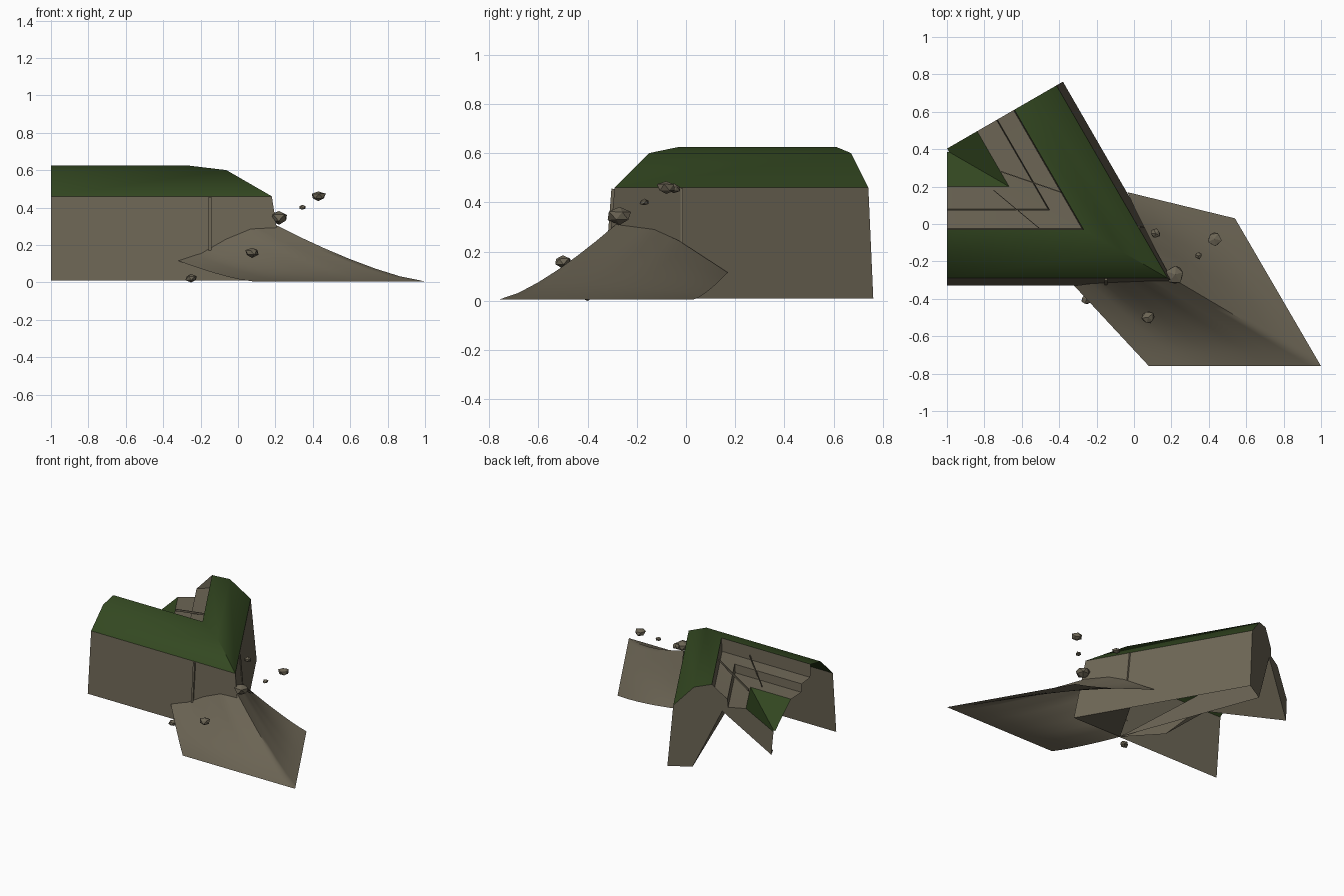
import bpy, bmesh, math, random
from mathutils import Vector, Matrix

if "Cube" in bpy.data.objects:
    bpy.data.objects.remove(bpy.data.objects["Cube"])


def material(name, rgb):
    m = bpy.data.materials.new(name)
    m.use_nodes = True
    m.diffuse_color = (*rgb, 1)
    bsdf = m.node_tree.nodes["Principled BSDF"]
    bsdf.inputs["Base Color"].default_value = (*rgb, 1)
    bsdf.inputs["Roughness"].default_value = 0.9
    return m


STONE = material("stone grey brown", (0.15, 0.13, 0.09))
GRASS = material("grass green", (0.033, 0.064, 0.015))


def finish(name, bm, mats, smooth=None):
    me = bpy.data.meshes.new(name)
    bm.to_mesh(me)
    bm.free()
    for m in mats:
        me.materials.append(m)
    ob = bpy.data.objects.new(name, me)
    bpy.context.collection.objects.link(ob)
    if smooth:
        bpy.ops.object.select_all(action='DESELECT')
        ob.select_set(True)
        bpy.context.view_layer.objects.active = ob
        bpy.ops.object.shade_smooth_by_angle(angle=math.radians(smooth))


# Plan helpers: d is the distance inward from the foot of the wall
ROOT3 = math.sqrt(3)


def corner(d, z):
    return Vector((0.25 - ROOT3 * d, -0.33 + d, z))


def front_end(d, z):
    return Vector((-1, -0.33 + d, z))


def flank_end(d, z):
    return Vector((-0.38 - ROOT3 / 2 * d, 0.761 - d / 2, z))


# Bastion: one section swept along two walls that meet at sixty degrees
section = [(0, 0.01), (0.04, 0.46), (0.18, 0.6), (0.3, 0.625), (0.305, 0.53),
           (0.405, 0.52), (0.41, 0.46), (0.53, 0.455), (0.715, 0.29)]
green_strips = (1, 2, 7)
bm = bmesh.new()
rows = [[bm.verts.new(f(d, z)) for f in (front_end, corner, flank_end)]
        for d, z in section]
for k, (low, high) in enumerate(zip(rows, rows[1:])):
    for a in (0, 1):
        f = bm.faces.new((low[a], low[a + 1], high[a + 1], high[a]))
        f.material_index = int(k in green_strips)
finish("bastion_walls", bm, [STONE, GRASS], 36)

# Inner lining of the flank wall, with a flat base under the salient corner
end_under = [(0, 0.01), (0.17, 0.01), (0.37, 0.43), (0.7, 0.12)]
bm = bmesh.new()
foot, toe, heel, peak, gorge = [bm.verts.new(flank_end(*p)) for p in end_under] + [
    bm.verts.new(corner(0.71, 0.14))]
salient = bm.verts.new(corner(0, 0.01))
flank_foot = bm.verts.new(salient.co.lerp(foot.co, 0.32))
front_foot = bm.verts.new((-0.15, -0.325, 0.01))
inner_foot = bm.verts.new((-0.36, -0.1, 0.01))
fold = bm.verts.new(corner(0.45, 0.15))
for face in ((salient, front_foot, flank_foot), (toe, front_foot, heel),
             (front_foot, inner_foot, heel), (inner_foot, fold, heel),
             (fold, gorge, peak, heel)):
    bm.faces.new(face)
bm.verts.remove(foot)
finish("flank_lining", bm, [STONE])

bm = bmesh.new()
outline = section + end_under[:0:-1]
f = bm.faces.new([bm.verts.new(flank_end(*p)) for p in outline])
bmesh.ops.triangulate(bm, faces=[f])
finish("flank_end_face", bm, [STONE])


# Rubble ramp fanning out from the salient corner
def along(points, t):
    s = t * (len(points) - 1)
    i = min(int(s), len(points) - 2)
    return Vector(points[i]).lerp(Vector(points[i + 1]), s - i)


top_edge = [(-0.32, -0.33, 0.11), (-0.2, -0.315, 0.15), (-0.07, -0.305, 0.23),
            (0.06, -0.3, 0.285), (0.195, -0.285, 0.305), (0.11, -0.13, 0.285),
            (0.06, -0.03, 0.24), (0.01, 0.07, 0.175), (-0.035, 0.17, 0.11)]
low_edge = [(0.08, -0.76, 0), (1, -0.76, 0), (0.54, 0.03, 0)]
ACROSS, DOWN = 32, 6
bm = bmesh.new()
grid = []
for i in range(ACROSS + 1):
    a, b = along(top_edge, i / ACROSS), along(low_edge, i / ACROSS)
    column = []
    for j in range(DOWN + 1):
        t = j / DOWN
        p = a.lerp(b, t)
        p.z = 0.005 + a.z * (1 - t) ** 1.35
        column.append(bm.verts.new(p))
    grid.append(column)
for left, right in zip(grid, grid[1:]):
    for j in range(DOWN):
        bm.faces.new((left[j], left[j + 1], right[j + 1], right[j]))
finish("rubble_ramp", bm, [STONE], 60)


# Cracks: thin slabs between two points
def slab(name, a, b, width):
    a, b = Vector(a), Vector(b)
    bm = bmesh.new()
    bmesh.ops.create_cube(bm, size=1)
    bm.transform(Matrix.Translation((a + b) / 2)
                 @ (b - a).to_track_quat('Z', 'Y').to_matrix().to_4x4()
                 @ Matrix.Diagonal((width, 0.014, (b - a).length, 1)))
    finish(name, bm, [STONE])


slab("front_wall_crack", (-0.15, -0.318, 0.17), (-0.15, -0.296, 0.455), 0.014)
slab("flank_wall_crack", (0.05, -0.017, 0.18), (0.024, -0.017, 0.455), 0.011)
slab("terrace_crack_long", (-0.71, 0.28, 0.475), (-0.39, 0.17, 0.57), 0.006)
slab("terrace_crack_short", (-0.75, 0.18, 0.475), (-0.51, -0.02, 0.56), 0.004)

# Flying stones
random.seed(4)
stones = [(0.43, -0.08, 0.46, 0.042), (0.345, -0.17, 0.4, 0.02),
          (0.22, -0.27, 0.345, 0.054), (0.075, -0.5, 0.16, 0.04),
          (-0.25, -0.4, 0.022, 0.034), (0.115, -0.05, 0.455, 0.03)]
for n, (x, y, z, r) in enumerate(stones):
    bm = bmesh.new()
    bmesh.ops.create_icosphere(bm, subdivisions=1, radius=r)
    for v in bm.verts:
        v.co *= random.uniform(0.8, 1.1)
        v.co.z *= 0.7
    bm.transform(Matrix.Translation((x, y, z))
                 @ Matrix.Rotation(random.uniform(0, 6), 4, 'Z'))
    finish(f"stone_{n + 1}", bm, [STONE])
